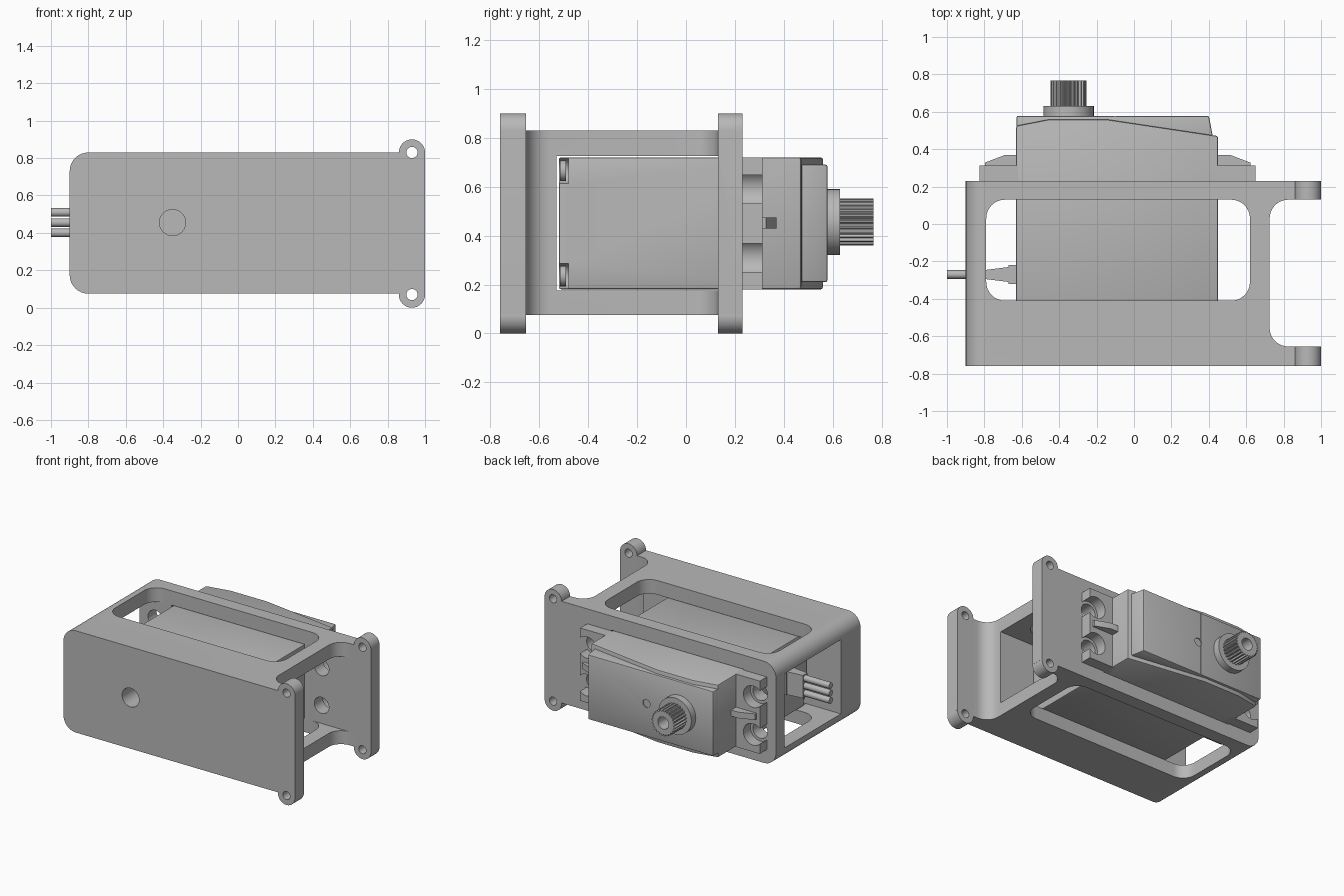
import bpy, bmesh
from math import sin, cos, pi, radians

if "Cube" in bpy.data.objects:
    bpy.data.objects.remove(bpy.data.objects["Cube"])

grey = bpy.data.materials.new("light grey")
grey.use_nodes = True
colour = (0.48, 0.48, 0.48, 1)
grey.diffuse_color = colour
grey.node_tree.nodes["Principled BSDF"].inputs["Base Color"].default_value = colour

AXES = {"x": lambda u, v, t: (t, u, v),
        "y": lambda u, v, t: (u, t, v),
        "z": lambda u, v, t: (u, v, t)}


def prism(name, points, axis, low, high):
    """Extrude a flat outline along an axis."""
    bm = bmesh.new()
    place = AXES[axis]
    ends = [[bm.verts.new(place(u, v, t)) for u, v in points] for t in (low, high)]
    n = len(points)
    for ring in ends:
        bm.faces.new(ring)
    for i in range(n):
        j = (i + 1) % n
        bm.faces.new((ends[0][i], ends[0][j], ends[1][j], ends[1][i]))
    bmesh.ops.recalc_face_normals(bm, faces=bm.faces[:])
    mesh = bpy.data.meshes.new(name)
    bm.to_mesh(mesh)
    bm.free()
    mesh.materials.append(grey)
    obj = bpy.data.objects.new(name, mesh)
    bpy.context.collection.objects.link(obj)
    return obj


def rounded(u0, u1, v0, v1, radii):
    """Rectangle outline; radii run counter-clockwise from the low corner."""
    points = []
    corners = ((u0, v0, 1, 1), (u1, v0, -1, 1), (u1, v1, -1, -1), (u0, v1, 1, -1))
    for k, ((u, v, du, dv), r) in enumerate(zip(corners, radii)):
        steps = 8 if r else 0
        for i in range(steps + 1):
            a = pi + k * pi / 2 + (i / steps if steps else 0) * pi / 2
            points.append((u + du * r + r * cos(a), v + dv * r + r * sin(a)))
    return points


def rect(u0, u1, v0, v1):
    return rounded(u0, u1, v0, v1, (0,) * 4)


def circle(u, v, r, n=32):
    return [(u + r * cos(2 * pi * i / n), v + r * sin(2 * pi * i / n)) for i in range(n)]


def modify(obj, kind, **settings):
    mod = obj.modifiers.new(kind.lower(), kind)
    for key, value in settings.items():
        setattr(mod, key, value)
    graph = bpy.context.evaluated_depsgraph_get()
    mesh = bpy.data.meshes.new_from_object(obj.evaluated_get(graph))
    obj.modifiers.clear()
    obj.data = mesh


def combine(obj, tool, operation="DIFFERENCE"):
    modify(obj, "BOOLEAN", object=tool, operation=operation, solver="EXACT")
    bpy.data.objects.remove(tool)


def cut(obj, points, axis, low, high):
    combine(obj, prism("cutter", points, axis, low, high))


MID = -0.0875                 # centre of the motor body in x
SHAFT_X, SHAFT_Z = -0.35, 0.455
SCREW_Z = (0.31, 0.59)
SCREW_D = 0.6825              # mounting screw distance from MID

# Bracket block with rounded left end and ears at the right end
bracket = prism("bracket", rounded(-0.9, 1, 0.075, 0.83, (0.1, 0, 0, 0.1)), "y", -0.76, 0.23)
for z in (0.07, 0.83):
    combine(bracket, prism("ear", circle(0.93, z, 0.07), "y", -0.76, 0.23), "UNION")
# Gap between the two end plates
cut(bracket, rounded(0.725, 1.3, -0.655, 0.13, (0.1, 0, 0, 0.1)), "z", -0.2, 1.2)
# Motor cavity, top and bottom windows, and opening in the back plate
cut(bracket, rect(-0.53, 0.13, 0.175, 0.725), "x", -1.2, 1.2)
cut(bracket, rounded(-0.79, 0.62, -0.41, 0.13, (0.1,) * 4), "z", -0.2, 1.2)
cut(bracket, rect(-0.635, 0.455, 0.175, 0.725), "y", 0.05, 0.4)
# Ear holes, shaft hole and mounting holes
for z in (0.07, 0.83):
    cut(bracket, circle(0.93, z, 0.03, 24), "y", -1, 0.5)
cut(bracket, circle(SHAFT_X, SHAFT_Z, 0.07), "y", -1, -0.4)
for side in (-1, 1):
    for z in SCREW_Z:
        cut(bracket, circle(MID + side * SCREW_D, z, 0.06), "y", 0, 0.4)

# Motor case with sloping shoulder
case = prism("motor_case", [(-0.63, -0.52), (0.45, -0.52), (0.45, 0.47), (-0.15, 0.56),
                            (-0.45, 0.56), (-0.63, 0.525)], "z", 0.18, 0.72)
modify(case, "BEVEL", width=0.01, segments=2)
parts = [bracket, case]
# Recessed case screws at the four front corners
for side in (-1, 1):
    for z in (0.235, 0.665):
        x = MID + side * 0.485
        cut(case, circle(x, z, 0.052, 24), "y", -0.6, -0.48)
        cut(case, rect(*sorted((x, x + side * 0.1)), z - 0.052, z + 0.052), "y", -0.6, -0.48)
        parts.append(prism("case_screw", circle(x, z, 0.042, 24), "y", -0.49, -0.515))

# Gear cover
cover = prism("gear_cover", [(-0.628, 0.4), (0.435, 0.4), (0.4, 0.578), (-0.628, 0.578)],
              "z", 0.21, 0.69)
modify(cover, "BEVEL", width=0.008, segments=2)
cut(cover, circle(-0.08, SHAFT_Z, 0.03, 24), "y", 0.57, 0.7)
cut(cover, rect(-0.103, -0.099, 0.1, 0.8), "y", 0.574, 0.7)
parts.append(cover)

# Mounting tabs with open screw sockets and a wedge rib
for side, word in ((-1, "right"), (1, "left")):
    def along(d):
        return MID + side * d
    tab = prism(word + "_tab", rect(*sorted((along(0.5), along(0.7375))), 0.18, 0.72),
                "y", 0.231, 0.313)
    for z in SCREW_Z:
        cut(tab, circle(along(SCREW_D), z, 0.08), "y", 0.2, 0.4)
    wedge = [(0.5, 0.3), (0.71, 0.3), (0.71, 0.328), (0.6, 0.37), (0.5, 0.37)]
    rib = prism(word + "_rib", [(along(d), y) for d, y in wedge], "z", 0.43, 0.475)
    parts += [tab, rib]

# Output shaft: collar and toothed spline with a screw hole
collar = prism("shaft_collar", circle(SHAFT_X, SHAFT_Z, 0.135, 48), "y", 0.57, 0.63)
TEETH = 25
outline = []
for i in range(TEETH * 4):
    r = 0.096 if i % 4 < 2 else 0.085
    a = 2 * pi * i / (TEETH * 4)
    outline.append((SHAFT_X + r * cos(a), SHAFT_Z + r * sin(a)))
spline = prism("output_spline", outline, "y", 0.62, 0.767)
cut(spline, circle(SHAFT_X, SHAFT_Z, 0.045), "y", 0.66, 0.9)
parts += [collar, spline]

# Cable boot and three wires
half = [(-0.62, 0.052), (-0.67, 0.052), (-0.67, 0.04), (-0.79, 0.025)]
boot = prism("cable_boot", [(x, -0.27 - w) for x, w in half]
             + [(x, -0.27 + w) for x, w in reversed(half)], "z", 0.37, 0.54)
parts.append(boot)
for z in (0.4, 0.455, 0.51):
    parts.append(prism("wire", circle(-0.27, z, 0.023, 20), "x", -1, -0.78))

# Smooth the round walls, keep the edges sharp
for obj in parts:
    if not obj.data.materials:
        obj.data.materials.append(grey)
    bpy.ops.object.select_all(action="DESELECT")
    obj.select_set(True)
    bpy.context.view_layer.objects.active = obj
    bpy.ops.object.shade_smooth_by_angle(angle=radians(28))
